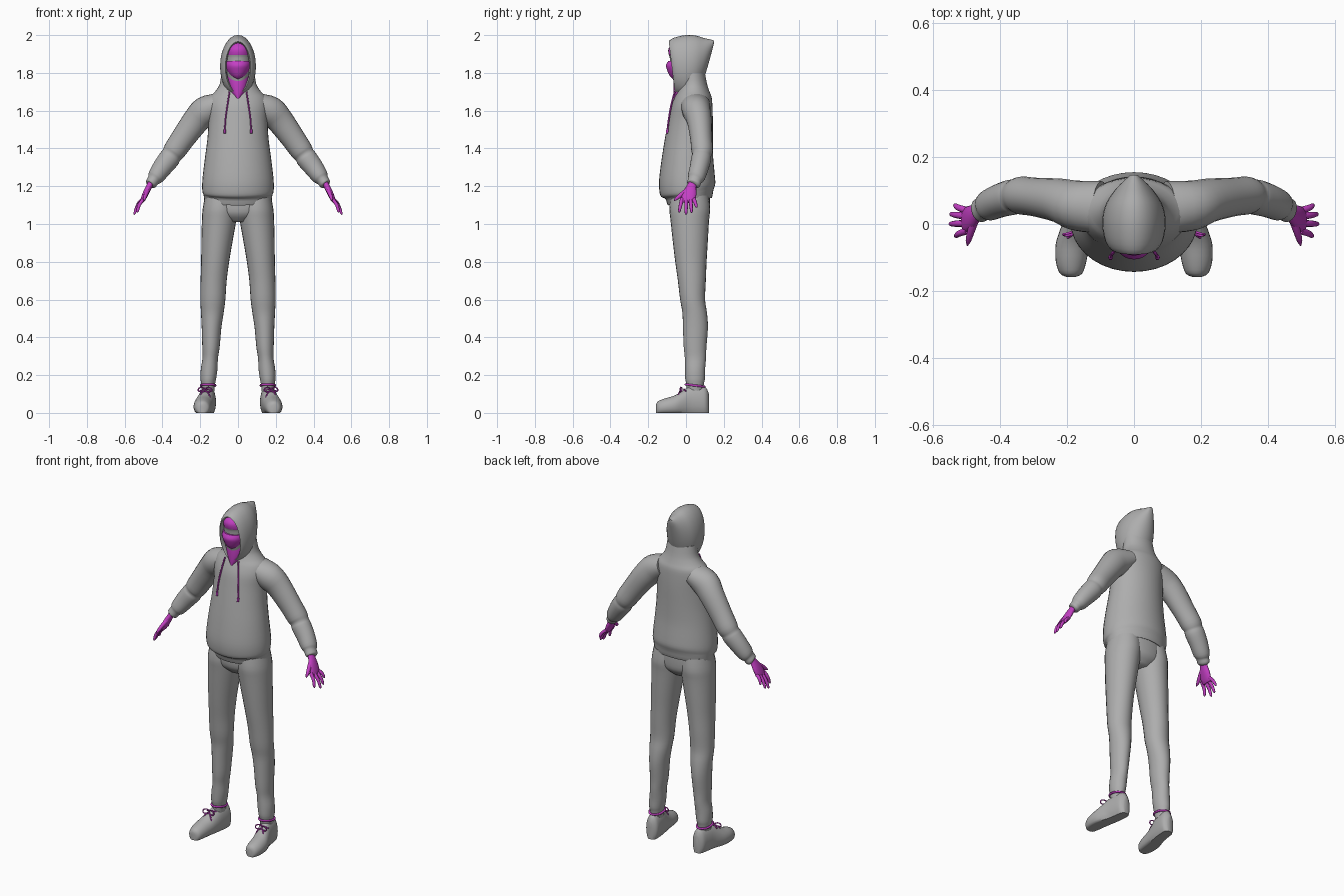
import bpy, bmesh, math
from mathutils import Vector


def material(name, color):
    m = bpy.data.materials.new(name)
    m.diffuse_color = (*color, 1)
    return m


GREY = material("grey_cloth", (0.42, 0.42, 0.42))
MAGENTA = material("magenta_cloth", (0.55, 0.05, 0.55))
SIDES = (("left", 1), ("right", -1))


def smooth_rows(rows, steps):
    """Catmull-Rom interpolation of the section table."""
    out = []
    for i in range(len(rows) - 1):
        p = [rows[max(0, min(len(rows) - 1, i + k))] for k in (-1, 0, 1, 2)]
        for s in range(steps):
            t = s / steps
            out.append([0.5 * (2 * b + (c - a) * t + (2 * a - 5 * b + 4 * c - d) * t * t
                               + (3 * b - a - 3 * c + d) * t ** 3) for a, b, c, d in zip(*p)])
    return out + [list(rows[-1])]


def loft(name, rows, mat, mode="Z", sx=1, sides=28, steps=3, warp=None, open_start=False):
    """Skin elliptical sections (x, y, z, radius_a, radius_b)."""
    rows = smooth_rows(rows, steps)
    pts = [Vector(r[:3]) for r in rows]
    bm = bmesh.new()
    rings = []
    for i, (r, c) in enumerate(zip(rows, pts)):
        u, v = Vector((1, 0, 0)), Vector((0, 1, 0))
        if mode == "Y":
            v = Vector((0, 0, 1))
        elif mode == "PATH":
            t = (pts[min(i + 1, len(pts) - 1)] - pts[max(i - 1, 0)]).normalized()
            u = Vector((0, 1, 0))
            u = (u - t * u.dot(t)).normalized()
            v = t.cross(u)
        ring = []
        for k in range(sides):
            a = 2 * math.pi * k / sides
            co = c + u * (max(r[3], 0.001) * math.cos(a)) + v * (max(r[4], 0.001) * math.sin(a))
            if warp:
                co = warp(co)
            co.x *= sx
            ring.append(bm.verts.new(co))
        rings.append(ring)
    for p, q in zip(rings, rings[1:]):
        for k in range(sides):
            n = (k + 1) % sides
            bm.faces.new((p[k], p[n], q[n], q[k]))
    if not open_start:
        bm.faces.new(rings[0])
    bm.faces.new(rings[-1])
    bmesh.ops.recalc_face_normals(bm, faces=bm.faces)
    me = bpy.data.meshes.new(name)
    bm.to_mesh(me)
    bm.free()
    me.materials.append(mat)
    ob = bpy.data.objects.new(name, me)
    bpy.context.collection.objects.link(ob)
    bpy.ops.object.select_all(action="DESELECT")
    ob.select_set(True)
    bpy.context.view_layer.objects.active = ob
    bpy.ops.object.shade_smooth_by_angle(angle=math.radians(55))
    return ob


def cord(name, points, radius, sx=1, closed=False):
    cu = bpy.data.curves.new(name, "CURVE")
    cu.dimensions = "3D"
    cu.bevel_depth, cu.bevel_resolution, cu.resolution_u = radius, 1, 5
    cu.use_fill_caps = True
    sp = cu.splines.new("BEZIER")
    sp.bezier_points.add(len(points) - 1)
    for b, (x, y, z) in zip(sp.bezier_points, points):
        b.co = (x * sx, y, z)
        b.handle_left_type = b.handle_right_type = "AUTO"
    sp.use_cyclic_u = closed
    cu.materials.append(MAGENTA)
    ob = bpy.data.objects.new(name, cu)
    bpy.context.collection.objects.link(ob)


# Hoodie body, with the hem dipping at the front
def hem_slope(co):
    co.z += 0.17 * co.y * max(0, min(1, (1.35 - co.z) / 0.2))
    return co


loft("hoodie_body", [
    (0, .02, 1.135, .165, .10), (0, .02, 1.115, .176, .116), (0, .018, 1.15, .182, .126),
    (0, .008, 1.165, .187, .14), (0, .007, 1.195, .19, .148), (0, .005, 1.25, .187, .147),
    (0, .008, 1.35, .175, .136), (0, .015, 1.45, .162, .127), (0, .024, 1.55, .156, .118),
    (0, .030, 1.62, .16, .110), (0, .038, 1.67, .15, .098), (0, .040, 1.70, .122, .085),
    (0, .040, 1.74, .097, .072), (0, .035, 1.80, .088, .065)], GREY, warp=hem_slope, sides=36)


# Hood, skinned from the face opening back to the pointed tip
def hood_lean(co):
    co.y -= 0.12 * (co.z - 1.83) * max(0, min(1, -co.y / 0.075))
    return co


loft("hood", [
    (0, -.05, 1.83, .060, .127), (0, -.075, 1.83, .067, .136), (0, -.05, 1.835, .086, .151),
    (0, 0, 1.835, .095, .165), (0, .05, 1.845, .088, .153), (0, .09, 1.873, .066, .113),
    (0, .12, 1.915, .040, .064), (0, .147, 1.962, .010, .010)],
    GREY, "Y", warp=hood_lean, open_start=True)

# Head, with a cap painted above the brow
head = loft("head_and_cap", [
    (0, 0, 1.70, .05, .05), (0, -.01, 1.77, .055, .06), (0, -.01, 1.82, .066, .073),
    (0, -.01, 1.88, .067, .076), (0, -.012, 1.90, .068, .080), (0, -.012, 1.93, .065, .080),
    (0, 0, 1.96, .05, .062), (0, .01, 1.975, .02, .03)], GREY)
head.data.materials.append(MAGENTA)
for f in head.data.polygons:
    if f.center.z > 1.893:
        f.material_index = 1

# Face mask and neck scarf
loft("face_mask", [
    (0, -.045, 1.768, .015, .025), (0, -.037, 1.785, .040, .050), (0, -.03, 1.815, .060, .070),
    (0, -.027, 1.84, .067, .079), (0, -.02, 1.862, .069, .074)], MAGENTA)
loft("neck_scarf", [
    (0, -.055, 1.665, .006, .010), (0, -.02, 1.70, .040, .047), (0, -.015, 1.74, .054, .052),
    (0, -.015, 1.785, .058, .05)], MAGENTA)

# Hips joining both legs
loft("hips", [
    (0, .02, 1.17, .172, .105), (0, .02, 1.10, .180, .106), (0, .02, 1.05, .15, .098),
    (0, .02, 1.01, .06, .06)], GREY)


# Shoe soles are flattened on the floor
def floor_clamp(co):
    co.z = max(co.z, 0)
    return co


def shoe_row(y, x, top, w):
    return (x, y, top * 0.4, w, top * 0.6)


FINGERS = {  # base y, then tip
    "index": (-.020, (.535, -.037, 1.062)), "middle": (.002, (.552, 0, 1.05)),
    "ring": (.023, (.550, .030, 1.06)), "little": (.040, (.538, .057, 1.088))}

for side, s in SIDES:
    # Sleeve with elbow crease and gathered cuff
    loft(side + "_sleeve", [
        (.10, .05, 1.635, .078, .06), (.17, .055, 1.60, .075, .078), (.22, .07, 1.55, .066, .072),
        (.29, .08, 1.455, .058, .064), (.335, .085, 1.39, .057, .060), (.352, .083, 1.365, .050, .054),
        (.365, .08, 1.345, .053, .056), (.40, .07, 1.30, .050, .052), (.435, .055, 1.25, .046, .044),
        (.448, .047, 1.232, .037, .033), (.462, .04, 1.212, .036, .030),
        (.467, .037, 1.206, .024, .018)], GREY, "PATH", s, 24)

    # Hand
    loft(side + "_palm", [
        (.455, .037, 1.225, .022, .017), (.470, .03, 1.20, .025, .016), (.487, .02, 1.165, .036, .016),
        (.503, .012, 1.13, .037, .013), (.510, .011, 1.115, .030, .008)], MAGENTA, "PATH", s, 16)
    for finger, (by, tip) in FINGERS.items():
        base = Vector((.498, by, 1.135))
        end = Vector(tip)
        mid = base.lerp(end, .5) + Vector((.006, 0, .003))
        loft(f"{side}_{finger}_finger", [
            (*base, .011, .010), (*mid, .0095, .009), (*base.lerp(end, .9), .007, .007),
            (*end, .002, .002)], MAGENTA, "PATH", s, 10)
    loft(side + "_thumb", [
        (.475, .012, 1.185, .012, .012), (.487, -.022, 1.158, .012, .011),
        (.495, -.050, 1.135, .009, .008), (.498, -.064, 1.123, .002, .002)],
        MAGENTA, "PATH", s, 10)

    # Trouser leg
    loft(side + "_trouser_leg", [
        (.088, .02, 1.15, .086, .10), (.095, .02, 1.08, .092, .108), (.10, .02, 1.02, .091, .102),
        (.112, .023, .90, .082, .092), (.121, .026, .80, .074, .083), (.129, .031, .70, .069, .074),
        (.133, .035, .60, .066, .066), (.136, .046, .53, .060, .065), (.140, .050, .45, .052, .066),
        (.143, .048, .35, .046, .060), (.147, .050, .29, .041, .056), (.153, .048, .23, .044, .053),
        (.157, .048, .18, .041, .052), (.158, .048, .155, .037, .047), (.158, .048, .11, .032, .042)],
        GREY, "Z", s, 24)

    # Shoe
    loft(side + "_shoe", [
        shoe_row(-.158, .188, .045, .014), shoe_row(-.147, .188, .062, .034),
        shoe_row(-.11, .188, .077, .046), shoe_row(-.06, .184, .092, .050),
        shoe_row(-.02, .175, .115, .047), shoe_row(.02, .165, .140, .043),
        shoe_row(.07, .158, .145, .041), shoe_row(.105, .155, .135, .036),
        shoe_row(.121, .155, .10, .016)], GREY, "Y", s, 24, warp=floor_clamp)

    # Ankle band and shoelace bow
    cord(side + "_ankle_band", [
        (.158 + .038 * math.cos(a * math.pi / 4), .048 + .05 * math.sin(a * math.pi / 4),
         .145 - .006 * math.sin(a * math.pi / 4)) for a in range(8)], .006, s, True)
    for d in (-1, 1):
        cord(f"{side}_lace_loop_{'inner' if d < 0 else 'outer'}", [
            (.175, -.022, .120), (.175 + d * .022, -.028, .135), (.175 + d * .036, -.032, .118),
            (.175 + d * .020, -.034, .112)], .0035, s, True)
        cord(f"{side}_lace_end_{'inner' if d < 0 else 'outer'}", [
            (.175, -.024, .120), (.175 + d * .018, -.038, .105), (.175 + d * .028, -.042, .082)],
            .0035, s)
    cord(side + "_lace_cross", [(.145, .005, .120), (.175, -.012, .125), (.205, .0, .115)], .0035, s)

    # Hood drawstring with a knotted end
    cord(side + "_drawstring", [
        (.045, -.060, 1.70), (.056, -.078, 1.63), (.067, -.092, 1.55), (.070, -.099, 1.49)], .0045, s)
    cord(side + "_drawstring_tip", [(.070, -.098, 1.50), (.070, -.101, 1.48)], .007, s)
